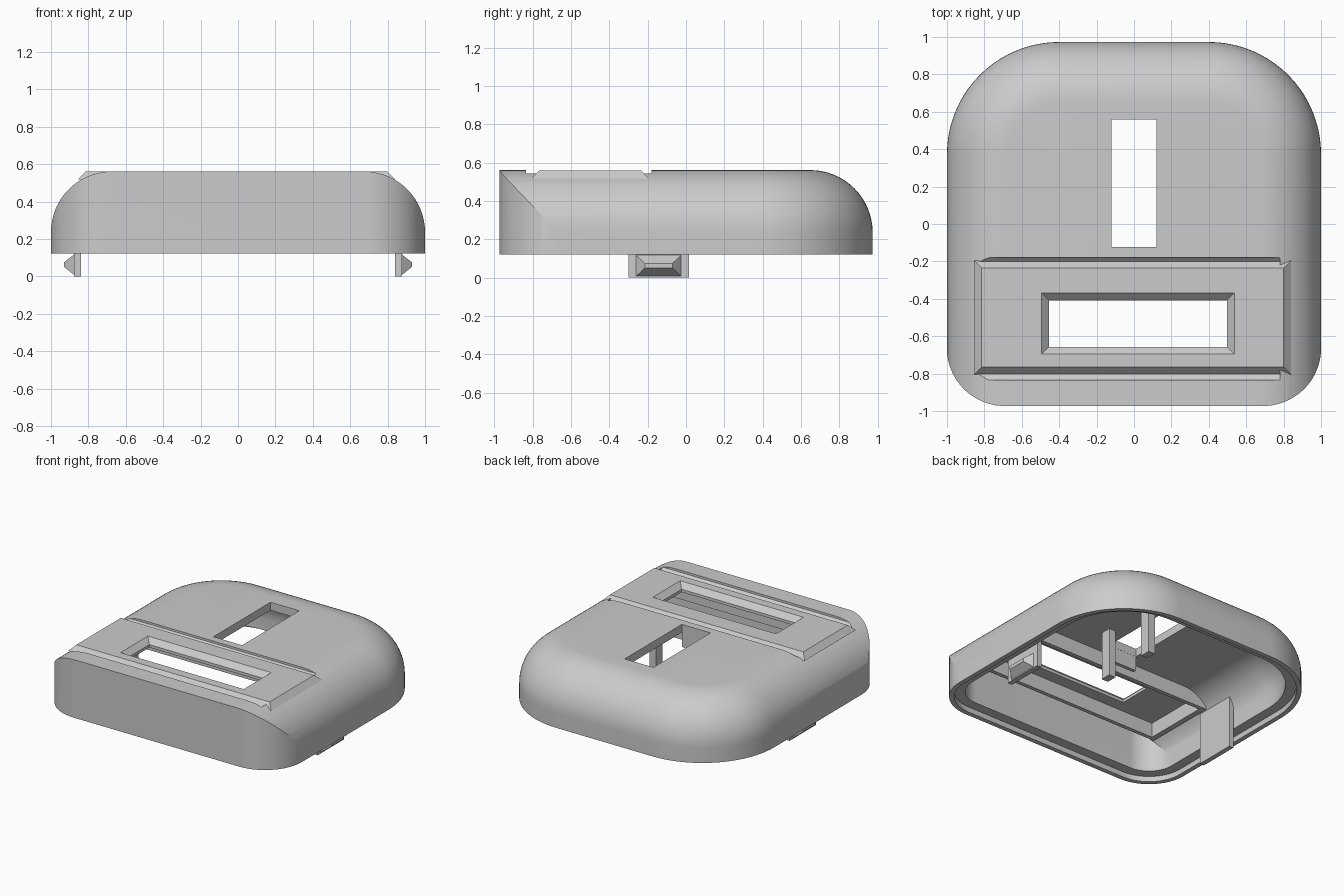
import bpy, bmesh
from math import sin, cos, pi

cube = bpy.data.objects.get("Cube")
if cube:
    bpy.data.objects.remove(cube)

grey = bpy.data.materials.new("light_grey")
grey.use_nodes = True
COLOUR = (0.6, 0.6, 0.6, 1)
grey.diffuse_color = COLOUR
grey.node_tree.nodes["Principled BSDF"].inputs["Base Color"].default_value = COLOUR


def loft(name, rings):
    """Closed solid skinned through rings of equal point count."""
    bm = bmesh.new()
    loops = [[bm.verts.new(p) for p in ring] for ring in rings]
    n = len(loops[0])
    for a, b in zip(loops, loops[1:]):
        for i in range(n):
            j = (i + 1) % n
            bm.faces.new((a[i], a[j], b[j], b[i]))
    bm.faces.new(loops[0][::-1])
    bm.faces.new(loops[-1])
    bmesh.ops.recalc_face_normals(bm, faces=bm.faces)
    mesh = bpy.data.meshes.new(name)
    bm.to_mesh(mesh)
    bm.free()
    mesh.materials.append(grey)
    obj = bpy.data.objects.new(name, mesh)
    bpy.context.collection.objects.link(obj)
    return obj


def rect(x0, x1, y0, y1, z):
    return [(x0, y0, z), (x1, y0, z), (x1, y1, z), (x0, y1, z)]


def box(name, x0, x1, y0, y1, z0, z1):
    return loft(name, [rect(x0, x1, y0, y1, z) for z in (z0, z1)])


def boolean(obj, cutter, operation="DIFFERENCE", keep=False):
    mod = obj.modifiers.new("cut", "BOOLEAN")
    mod.operation, mod.object, mod.solver = operation, cutter, "EXACT"
    bpy.context.view_layer.update()
    graph = bpy.context.evaluated_depsgraph_get()
    mesh = bpy.data.meshes.new_from_object(obj.evaluated_get(graph))
    obj.modifiers.clear()
    obj.data = mesh
    if not keep:
        bpy.data.objects.remove(cutter)


def outline(half, y0, y1, r_front, r_back, z, steps=20):
    """Rounded rectangle with separate front and back corner radii."""
    pts = []
    for sx, sy, r, start in ((1, -1, r_front, -pi / 2), (1, 1, r_back, 0),
                             (-1, 1, r_back, pi / 2), (-1, -1, r_front, pi)):
        cx = sx * (half - r)
        cy = y0 + r if sy < 0 else y1 - r
        for i in range(steps + 1):
            a = start + pi / 2 * i / steps
            pts.append((cx + r * cos(a), cy + r * sin(a), z))
    return pts


def shell_solid(name, inset, z0, z_top, fillet):
    """Body with filleted sides and back, and a plain upright front."""
    rings = []
    heights = [(0, z0)] + [(fillet * (1 - cos(a)), z_top - fillet * (1 - sin(a)))
                           for a in [pi / 2 * i / 16 for i in range(17)]]
    for t, z in heights:
        d = inset + t
        rings.append(outline(1 - d, -1.4, 0.973 - d, 0.02, 0.6 - d, z))
    solid = loft(name, rings)
    trim = loft("trim", [outline(1.0005 - inset, -0.973 + inset, 1.5, 0.31 - inset, 0.1, z)
                         for z in (z0 - 0.1, z_top + 0.1)])
    boolean(solid, trim, "INTERSECT")
    return solid


# Hollow cover with a stepped rim
cover = shell_solid("cover", 0, 0.122, 0.561, 0.325)
boolean(cover, shell_solid("cavity", 0.11, 0.05, 0.5, 0.26))
lip = loft("lip", [outline(0.965, -0.938, 0.938, 0.275, 0.565, z) for z in (0.05, 0.162)])
boolean(cover, lip)

# Lengthwise slot in the top, with a stop below its front end
boolean(cover, box("slot", -0.12, 0.12, -0.122, 0.56, 0.3, 0.8))
box("slot_stop", -0.12, 0.12, -0.15, -0.123, 0.39, 0.51)

# Recess with sloped sides around the raised plate
boolean(cover, loft("recess", [rect(-0.84, 0.78, -0.8, -0.205, 0.52),
                               rect(-0.84, 0.78, -0.835, -0.18, 0.545),
                               rect(-0.84, 0.78, -0.835, -0.18, 0.6)]))

# Raised plate, with a hollow frame hanging below it
plate = loft("display_plate", [rect(-0.855, 0.84, -0.805, -0.195, 0.518),
                               rect(-0.815, 0.80, -0.765, -0.235, 0.56)])
frame = box("display_frame", -0.83, 0.815, -0.78, -0.22, 0.39, 0.511)
opening = box("frame_opening", -0.79, 0.775, -0.75, -0.25, 0.3, 0.499)
for part in (cover, frame):
    boolean(part, opening, keep=True)
bpy.data.objects.remove(opening)

# Window with bevelled edges
window = box("window", -0.455, 0.497, -0.657, -0.408, 0.3, 0.8)
for part in (cover, frame, plate):
    boolean(part, window, keep=True)
bpy.data.objects.remove(window)
boolean(plate, loft("window_bevel", [rect(-0.455, 0.497, -0.657, -0.408, 0.521),
                                     rect(-0.505, 0.547, -0.707, -0.358, 0.571)]))

# Guide posts beside the slot
for name, y in (("front_post", 0.015), ("back_post", 0.435)):
    box(name, 0.212, 0.267, y - 0.04, y + 0.04, 0.135, 0.51)

# Snap clips: an upright arm and a tapered hook on each side
for side, s in (("left", 1), ("right", -1)):
    box(side + "_clip_arm", *sorted((s * 0.84, s * 0.876)), -0.3, 0.015, 0, 0.39)
    loft(side + "_clip_hook",
         [[(s * x, y, z) for y, z in ((y0, z0), (y1, z0), (y1, z1), (y0, z1))]
          for x, y0, y1, z0, z1 in ((0.87, -0.265, -0.02, 0.003, 0.122),
                                    (0.93, -0.215, -0.07, 0.05, 0.075))])

# Smooth the rounded surfaces, keep real edges crisp
bpy.ops.object.select_all(action="DESELECT")
cover.select_set(True)
bpy.context.view_layer.objects.active = cover
bpy.ops.object.shade_smooth_by_angle(angle=0.35)
